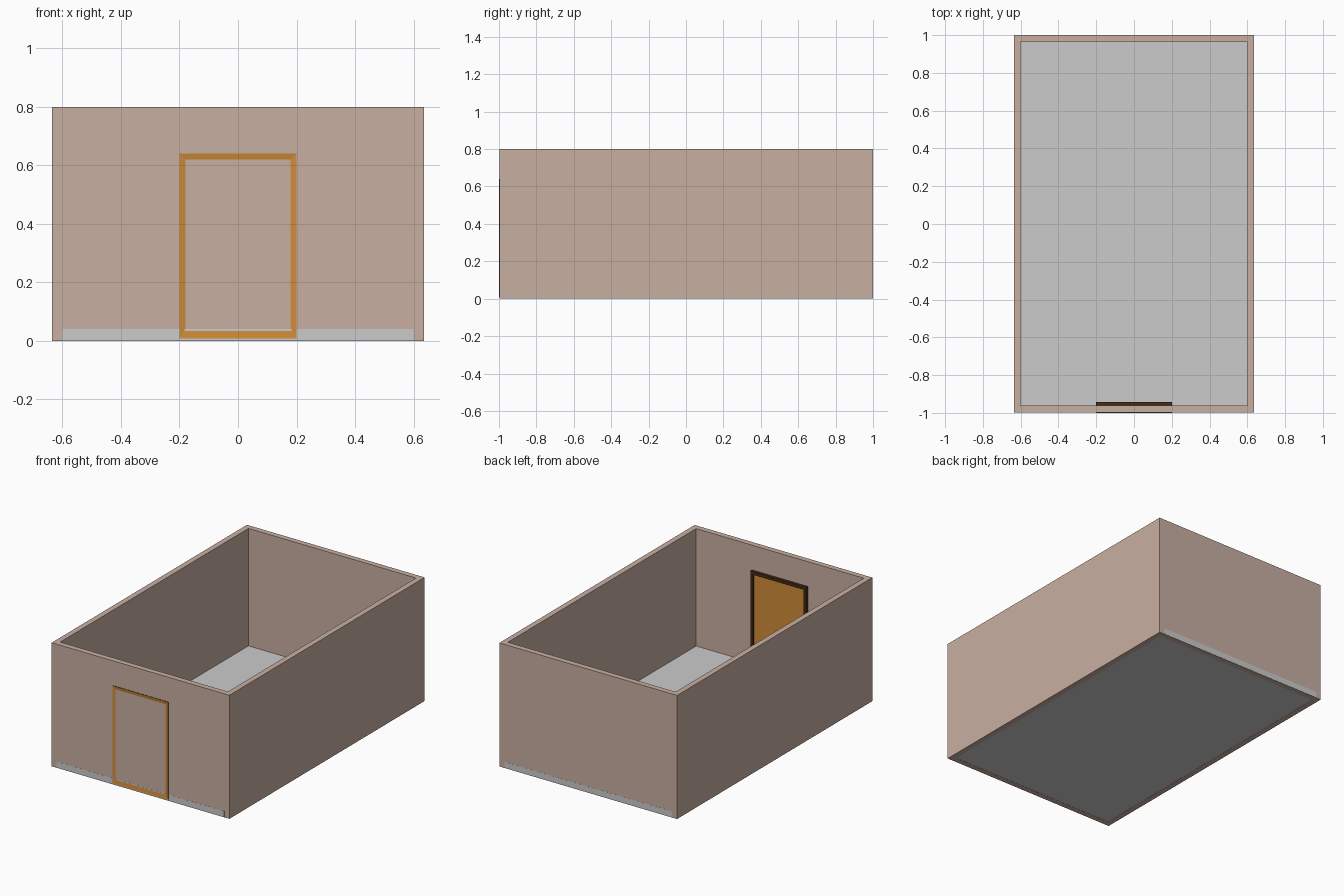
import bpy, bmesh

if "Cube" in bpy.data.objects:
    bpy.data.objects.remove(bpy.data.objects["Cube"])


def material(name, rgb):
    m = bpy.data.materials.new(name)
    m.diffuse_color = (*rgb, 1)
    m.use_nodes = True
    m.node_tree.nodes["Principled BSDF"].inputs["Base Color"].default_value = m.diffuse_color
    return m


wall_mat = material("plaster", (0.58, 0.43, 0.36))
floor_mat = material("pale_floor", (0.55, 0.58, 0.57))
wood_mat = material("door_wood", (0.63, 0.26, 0.04))
trim_mat = material("dark_trim", (0.06, 0.025, 0.008))


def finish(bm, name, *mats):
    bmesh.ops.recalc_face_normals(bm, faces=bm.faces[:])
    me = bpy.data.meshes.new(name)
    bm.to_mesh(me)
    bm.free()
    for m in mats:
        me.materials.append(m)
    ob = bpy.data.objects.new(name, me)
    bpy.context.collection.objects.link(ob)
    return ob


def band(bm, a, b, mat=0):
    for i in range(4):
        j = (i + 1) % 4
        bm.faces.new((a[i], a[j], b[j], b[i])).material_index = mat


# walls: open rectangular tube with a thin rim
bm = bmesh.new()
loops = []
for hw, y0, y1, z in ((0.636, -0.997, 1, 0), (0.636, -0.997, 1, 0.8),
                      (0.6, -0.961, 0.964, 0.8), (0.6, -0.961, 0.964, 0)):
    loops.append([bm.verts.new((x, y, z)) for x, y in
                  ((-hw, y0), (hw, y0), (hw, y1), (-hw, y1))])
for i in range(4):
    band(bm, loops[i], loops[(i + 1) % 4])
finish(bm, "walls", wall_mat)

# floor slab, its ends show flush in the front and back walls
bm = bmesh.new()
bmesh.ops.create_cube(bm, size=1)
for v in bm.verts:
    v.co.x *= 1.2
    v.co.y = -0.9975 if v.co.y < 0 else 1.0005
    v.co.z = 0.001 if v.co.z < 0 else 0.04
finish(bm, "floor", floor_mat)

# door: bevelled wooden front through the wall, dark rim with panel inside
bm = bmesh.new()
loops = []
for y, hw, z0, z1 in ((-0.994, 0.16, 0.072, 0.60), (-1.0, 0.2, 0.008, 0.64),
                      (-0.943, 0.2, 0.008, 0.64), (-0.943, 0.18, 0.04, 0.62),
                      (-0.952, 0.18, 0.04, 0.62)):
    loops.append([bm.verts.new((x, y, z)) for x, z in
                  ((-hw, z0), (hw, z0), (hw, z1), (-hw, z1))])
for i, mat in enumerate((0, 1, 1, 1)):
    band(bm, loops[i], loops[i + 1], mat)
bm.faces.new(loops[0])
bm.faces.new(loops[-1])
finish(bm, "door", wood_mat, trim_mat)
